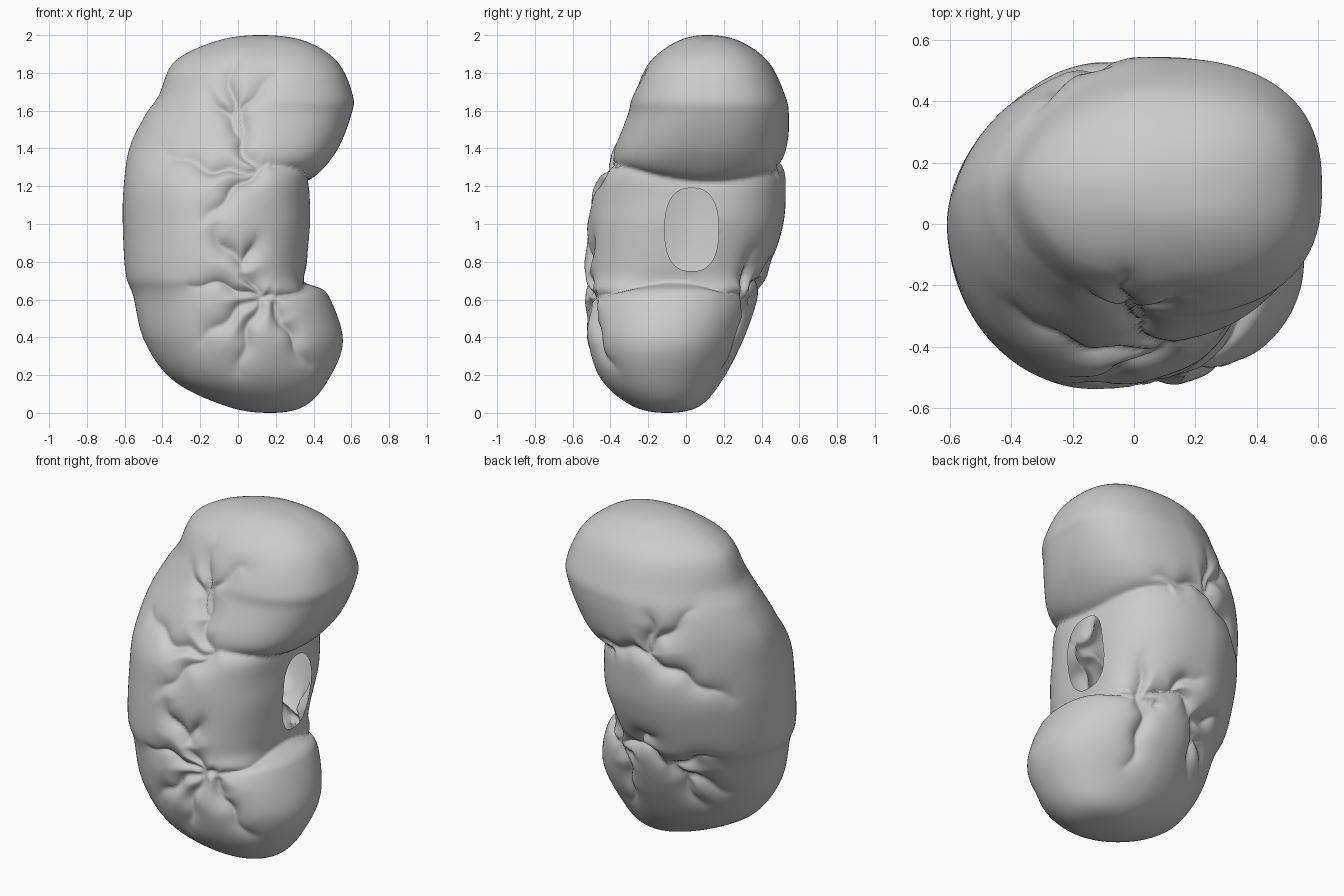
import bpy, bmesh, math
from mathutils import Vector
from mathutils.bvhtree import BVHTree
from mathutils.kdtree import KDTree

if "Cube" in bpy.data.objects:
    bpy.data.objects.remove(bpy.data.objects["Cube"])

RINGS, SIDES = 220, 256
# Body profile: z, x min, x max, y min, y max
KEYS = [
    (0, .17, .17, -.1, -.1), (.035, -.06, .35, -.28, .07),
    (.17, -.34, .475, -.445, .19), (.38, -.495, .555, -.53, .3),
    (.62, -.555, .48, -.545, .39), (.74, -.595, .375, -.545, .44),
    (1, -.61, .385, -.525, .515), (1.2, -.605, .4, -.49, .53),
    (1.4, -.575, .53, -.39, .54), (1.57, -.495, .597, -.315, .545),
    (1.68, -.42, .608, -.285, .525), (1.86, -.335, .525, -.19, .435),
    (1.97, -.11, .35, -.04, .28), (2, .12, .12, .11, .11)]

# Furrows fan out of hubs; each branch is (start angle, length, turn)
HUBS = [
    (-1, .12, 1.31, [(138, .62, -122), (190, .55, -40), (215, .44, 20)]),
    (-1, .01, 1.48, [(135, .28, -10), (108, .42, -25)]),
    (-1, .13, .61, [(118, .2, 10), (150, .42, 40), (210, .42, 15),
                    (25, .1, -60), (240, .44, 25)]),
    (-1, .21, .58, [(-88, .17, 10), (-65, .4, 5)]),
    (-1, .03, .79, [(155, .27, -50), (85, .17, -40)]),
    (1, -.1, 1.32, [(-6, .4, 0), (135, .38, -10), (105, .27, -25), (195, .5, 30)]),
    (1, .05, .69, [(-25, .2, 0), (205, .24, 10), (130, .22, 30)]),
    (1, -.15, .59, [(145, .28, 25), (215, .3, 0), (255, .3, 0)]),
    (1, .24, .61, [(75, .25, 30), (-110, .42, 40)])]


def profile(t):
    """Smooth curve through the profile rows, rounded over at both poles."""
    def ghost(pole, near):
        return (near[0],) + tuple(2 * p - n for p, n in zip(pole[1:], near[1:]))
    pts = [ghost(KEYS[0], KEYS[1])] + KEYS + [ghost(KEYS[-1], KEYS[-2])]
    f = t * (len(KEYS) - 1)
    i = min(int(f), len(KEYS) - 2)
    u = f - i
    return [.5 * (2 * q + (r - p) * u + (2 * p - 5 * q + 4 * r - s) * u * u
                  + (3 * q - p - 3 * r + s) * u ** 3)
            for p, q, r, s in zip(*pts[i:i + 4])]


# Bean-shaped body from stacked rounded rings
bm = bmesh.new()
rings = []
for i in range(RINGS + 1):
    z, x0, x1, y0, y1 = profile(i / RINGS)
    if i in (0, RINGS):
        rings.append([bm.verts.new((x0, y0, z))])
        continue
    square = 2.1 + .4 / (1 + math.exp(-(z - .72) / .06))
    ring = []
    for j in range(SIDES):
        c, s = math.cos(2 * math.pi * j / SIDES), math.sin(2 * math.pi * j / SIDES)
        n = square if c > 0 else 1.75 if s > 0 else 1.97
        r = (abs(c) ** n + abs(s) ** n) ** (-1 / n)
        ring.append(bm.verts.new(((x0 + x1) / 2 + r * c * (x1 - x0) / 2,
                                  (y0 + y1) / 2 + r * s * (y1 - y0) / 2, z)))
    rings.append(ring)
for a, b in zip(rings, rings[1:]):
    for j in range(SIDES):
        k = (j + 1) % SIDES
        if len(a) == 1:
            bm.faces.new((a[0], b[k], b[j]))
        elif len(b) == 1:
            bm.faces.new((a[j], a[k], b[0]))
        else:
            bm.faces.new((a[j], a[k], b[k], b[j]))
bm.normal_update()

# Project the furrow paths onto the body
tree = BVHTree.FromBMesh(bm)
samples = []


def mark(start, ray, depth):
    hit = tree.ray_cast(Vector(start), Vector(ray))[0]
    if hit:
        samples.append((hit, depth))


for side, hx, hz, branches in HUBS:
    for angle, length, turn in branches:
        x, z = hx, hz
        for i in range(60):
            t = i / 60
            mark((x, side * 3, z), (0, -side, 0), .058 * min(1, .25 + (1 - t) * 1.4))
            wobble = 24 * math.sin(t * length * 28 + angle)
            a = math.radians(angle + turn * t + wobble)
            x += math.cos(a) * length / 60
            z += math.sin(a) * length / 60

# Seams under the upper lobe and over the lower lobe on the inner side
for i in range(101):
    y = -.42 + .92 * i / 100
    mark((3, y, 1.207 + .42 * (y - .12) ** 2), (-1, 0, 0), .045)
    y = -.53 + .89 * i / 100
    mark((3, y, .715 - (.5 if y < -.06 else .7) * (y + .06) ** 2), (-1, 0, 0), .045)

kd = KDTree(len(samples))
for i, smp in enumerate(samples):
    kd.insert(smp[0], i)
kd.balance()

# Press the furrows in, leaving swollen lobes between them
moves = []
for v in bm.verts:
    dent = 0
    for co, i, d in kd.find_range(v.co, .16):
        dent = max(dent, samples[i][1] * math.exp(-d / .045) * (1 - (d / .16) ** 2))
    moves.append(v.normal * -dent)
for v, m in zip(bm.verts, moves):
    v.co += m


# Oval opening on the inner side, leading into the hollow body
def oval(p):
    return (abs((p.y - .03) / .142) ** 2.5 + abs((p.z - .97) / .22) ** 2.5) ** .4


def in_opening(f):
    c = f.calc_center_median()
    return c.x > .2 and oval(c) < 1


bmesh.ops.delete(bm, geom=[f for f in bm.faces if in_opening(f)], context='FACES')
for v in bm.verts:
    if v.is_boundary:
        k = oval(v.co)
        v.co.y = .03 + (v.co.y - .03) / k
        v.co.z = .97 + (v.co.z - .97) / k

mesh = bpy.data.meshes.new("lobed_body")
bm.to_mesh(mesh)
bm.free()
body = bpy.data.objects.new("lobed_body", mesh)
bpy.context.collection.objects.link(body)
for p in mesh.polygons:
    p.use_smooth = True
